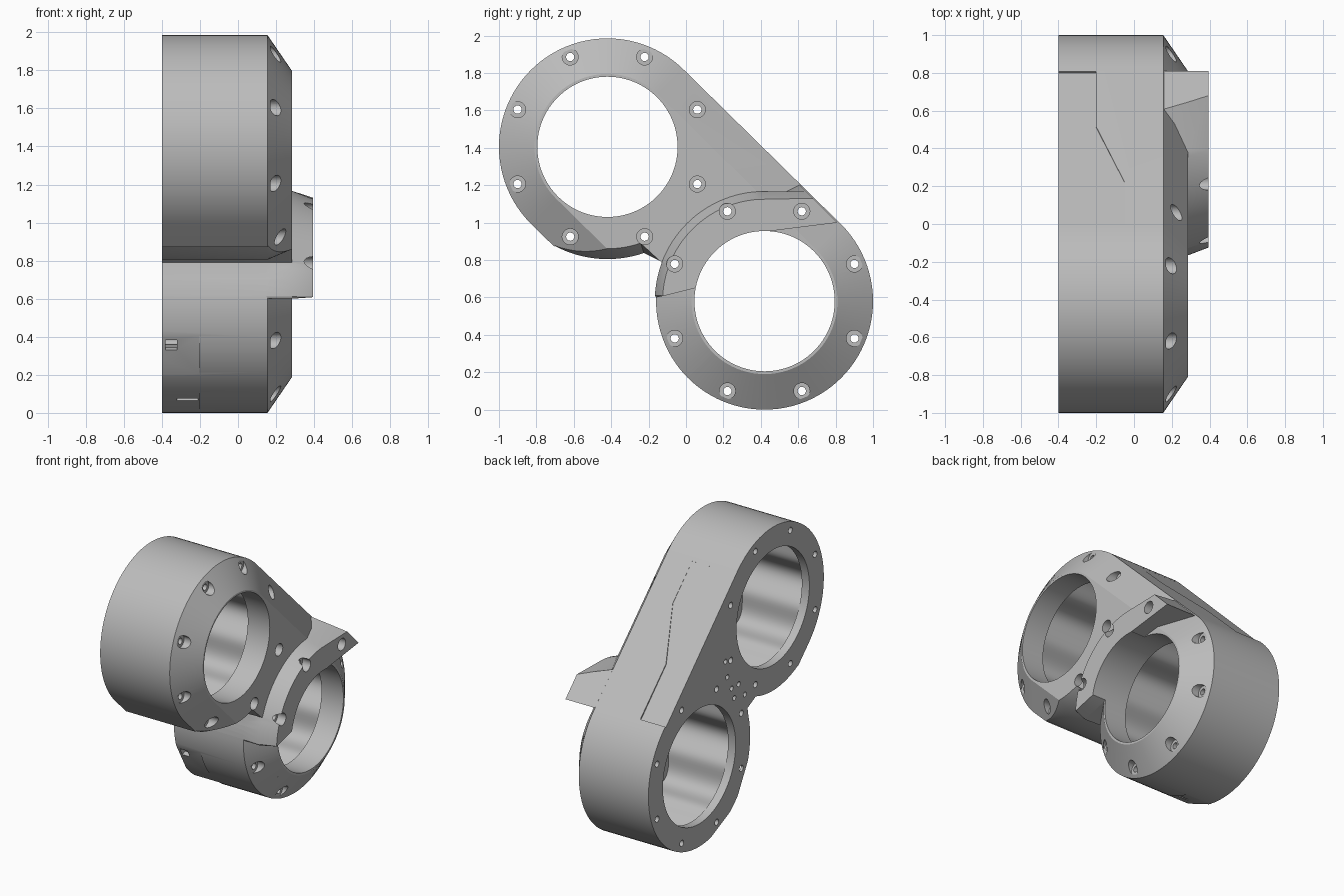
import bpy, bmesh, math

if "Cube" in bpy.data.objects:
    bpy.data.objects.remove(bpy.data.objects["Cube"])

A, B = (-0.42, 1.405), (0.42, 0.58)      # ring centres in (y, z)
R = 0.58


def arc(c, r, a0, a1, n=40):
    """Points of an arc in the y-z plane, angles in degrees."""
    out = []
    for i in range(n + 1):
        a = math.radians(a0 + (a1 - a0) * i / n)
        out.append((c[0] + r * math.cos(a), c[1] + r * math.sin(a)))
    return out


def circle(c, r, n=96):
    return arc(c, r, 0, 360, n)[:-1]


def add_loft(bm, rings):
    """Closed solid through cross-sections [(x, points), ...]."""
    loops = [[bm.verts.new((x, y, z)) for y, z in pts] for x, pts in rings]
    n = len(loops[0])
    for a, b in zip(loops, loops[1:]):
        for i in range(n):
            j = (i + 1) % n
            bm.faces.new((a[i], a[j], b[j], b[i]))
    bm.faces.new(loops[0][::-1])
    bm.faces.new(loops[-1])


def make(name, solids):
    bm = bmesh.new()
    for rings in solids:
        add_loft(bm, rings)
    bmesh.ops.recalc_face_normals(bm, faces=bm.faces)
    me = bpy.data.meshes.new(name)
    bm.to_mesh(me)
    bm.free()
    ob = bpy.data.objects.new(name, me)
    bpy.context.collection.objects.link(ob)
    return ob


def boolean(target, solids, op='DIFFERENCE'):
    tool = make("cutter", solids)
    tool.hide_render = True
    mod = target.modifiers.new("bool", 'BOOLEAN')
    mod.operation, mod.object, mod.solver = op, tool, 'EXACT'
    bpy.context.view_layer.objects.active = target
    bpy.ops.object.modifier_apply(modifier=mod.name)
    bpy.data.objects.remove(tool, do_unlink=True)


# main body: chamfered capsule round both rings
def capsule(r):
    return arc(A, r, 45, 225, 48) + arc(B, r, 225, 405, 48)


body = make("twin_ring_housing", [[(-0.4, capsule(R)), (0.155, capsule(R)),
                                   (0.285, capsule(0.39))]])


# valley between the rings on the lower left
def valley(ra, rb):
    return (arc(A, ra, 242, 289, 16) + [(-0.13, 0.79)] + arc(B, rb, 165, 225, 20)
            + [(-0.4, -0.23), (-1.0, 0.57)])


boolean(body, [[(-0.5, valley(0.6, R)), (0.155, valley(0.6, R)),
                (0.30, valley(0.538, 0.368))]])


# raised flange over the upper part of the lower ring
def flange(r, tip, low):
    return (arc(B, r, 177, 93, 28) + [tip, (0.81, 1.0), (0.45, 0.955), (0.05, 0.65), low])


boolean(body, [[(0.13, flange(0.579, (0.6, 1.21), (-0.155, 0.6))),
                (0.285, flange(0.587, (0.645, 1.165), (-0.16, 0.6))),
                (0.395, flange(0.545, (0.68, 1.13), (-0.12, 0.608)))]], 'UNION')


# bores: front opening, lobed inner chamber, wider back opening
def lobed(c):
    pts = []
    for i in range(144):
        a = 2 * math.pi * i / 144
        r = 0.455 + 0.035 * math.cos(8 * a)
        pts.append((c[0] + r * math.cos(a), c[1] + r * math.sin(a)))
    return pts


for x0, x1, shape in ((0.0, 0.5, lambda c: circle(c, 0.375)),
                      (-0.34, 0.11, lobed),
                      (-0.5, -0.3, lambda c: circle(c, 0.415))):
    boolean(body, [[(x0, shape(c)), (x1, shape(c))] for c in (A, B)])

# bolt holes with counterbores, eight per ring
holes, counterbores = [], []
for c in (A, B):
    for k in range(8):
        a = math.radians(22.5 + 45 * k)
        p = (c[0] + 0.52 * math.cos(a), c[1] + 0.52 * math.sin(a))
        raised = c is B and k in (1, 2, 3)
        floor = 0.33 if raised else 0.17
        holes.append([(-0.5, circle(p, 0.022, 20)), (0.5, circle(p, 0.022, 20))])
        counterbores.append([(floor, circle(p, 0.043, 28)), (0.5, circle(p, 0.043, 28))])
boolean(body, holes)
boolean(body, counterbores)

# small blind holes in the back face between the rings
spots = [(-0.03, 1.0), (0.05, 1.0), (0.02, 0.92), (0.1, 1.1), (-0.1, 0.9), (0.12, 1.22)]
boolean(body, [[(-0.5, circle(p, 0.018, 16)), (-0.35, circle(p, 0.018, 16))] for p in spots])


# shallow flats at the back of the lower ring
def flat(angle, depth, half=0.25):
    a = math.radians(angle)
    u, t = (math.cos(a), math.sin(a)), (-math.sin(a), math.cos(a))
    return [(B[0] + u[0] * d + t[0] * s, B[1] + u[1] * d + t[1] * s)
            for d, s in ((depth, -half), (depth, half), (0.75, half), (0.75, -half))]


for angle in (209, 245):
    boolean(body, [[(-0.5, flat(angle, 0.568)), (-0.205, flat(angle, 0.568))]])

# small side slots in the flats
boolean(body, [[(-0.38, flat(203, 0.535, 0.03)), (-0.32, flat(203, 0.535, 0.03))],
               [(-0.32, flat(244, 0.54, 0.012)), (-0.21, flat(244, 0.54, 0.012))]])

# shallow stepped recess on the long sloping side
outline = [(-0.5, 0.8), (-0.2, 0.8), (-0.2, 0.51), (-0.05, 0.22), (-0.05, 0.0), (-0.5, 0.0)]
bm_low = [(x, y, 1.805 - y) for x, y in outline]
step = bmesh.new()
lo = [step.verts.new(v) for v in bm_low]
hi = [step.verts.new((x, y + 0.05, z + 0.05)) for x, y, z in bm_low]
for i in range(6):
    j = (i + 1) % 6
    step.faces.new((lo[i], lo[j], hi[j], hi[i]))
step.faces.new(lo[::-1])
step.faces.new(hi)
bmesh.ops.recalc_face_normals(step, faces=step.faces)
me = bpy.data.meshes.new("step_cutter")
step.to_mesh(me)
step.free()
tool = bpy.data.objects.new("step_cutter", me)
bpy.context.collection.objects.link(tool)
mod = body.modifiers.new("bool", 'BOOLEAN')
mod.operation, mod.object, mod.solver = 'DIFFERENCE', tool, 'EXACT'
bpy.context.view_layer.objects.active = body
bpy.ops.object.modifier_apply(modifier=mod.name)
bpy.data.objects.remove(tool, do_unlink=True)

# one grey material and smooth shading
mat = bpy.data.materials.new("light_grey")
mat.diffuse_color = (0.5, 0.5, 0.5, 1)
mat.use_nodes = True
mat.node_tree.nodes["Principled BSDF"].inputs["Base Color"].default_value = mat.diffuse_color
body.data.materials.clear()
body.data.materials.append(mat)
for p in body.data.polygons:
    p.material_index = 0
body.select_set(True)
bpy.context.view_layer.objects.active = body
bpy.ops.object.shade_smooth_by_angle(angle=math.radians(25))
